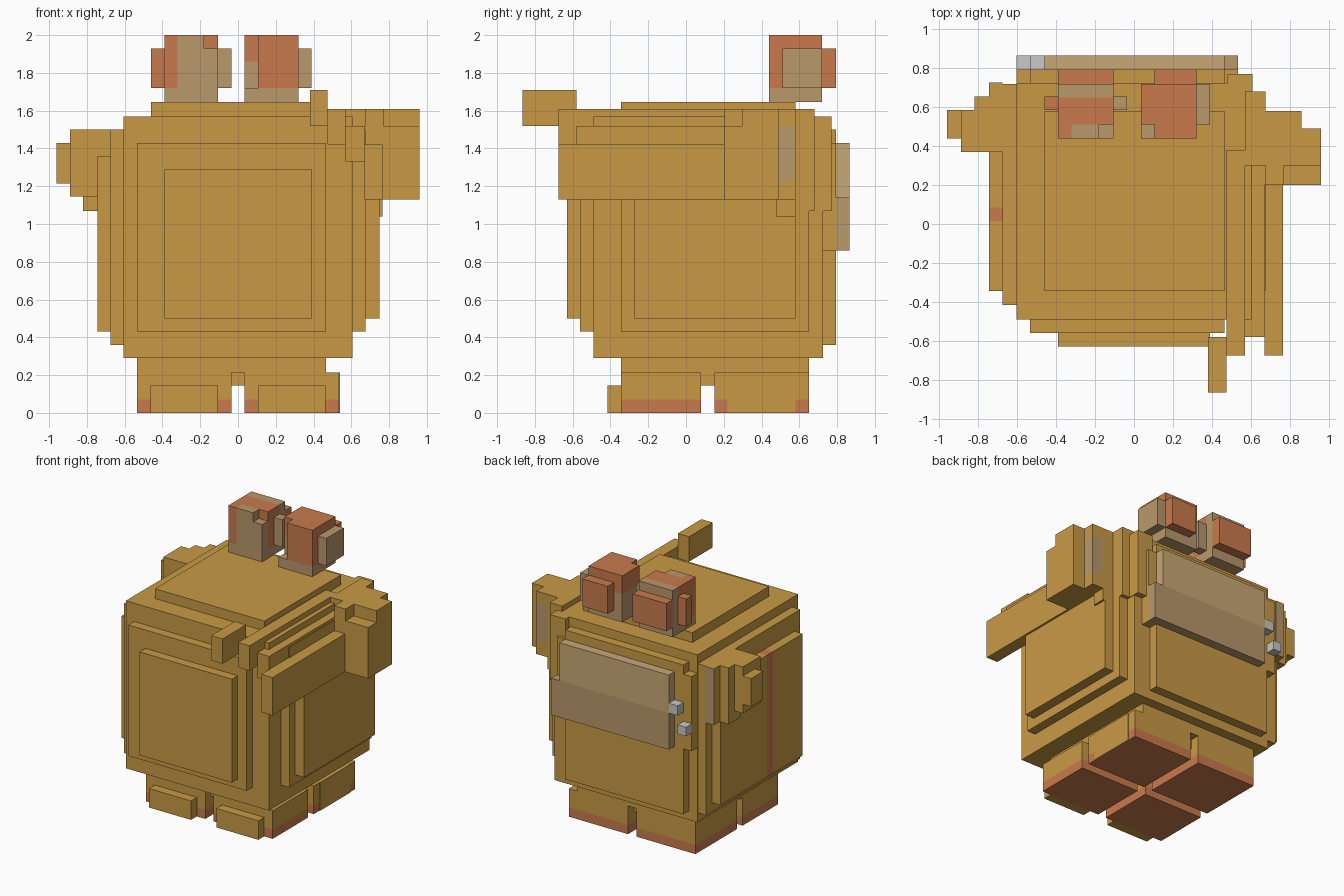
import bpy, bmesh


def lin(c):
    c /= 255
    return c / 12.92 if c <= 0.04045 else ((c + 0.055) / 1.055) ** 2.4


def material(name, r, g, b):
    m = bpy.data.materials.new(name)
    m.diffuse_color = (lin(r), lin(g), lin(b), 1)
    return m


GOLD = material("gold", 201, 154, 69)
RED = material("clay red", 201, 122, 76)
TAN = material("tan", 186, 152, 108)
SAND = material("light tan", 201, 168, 118)
GREY = material("light grey", 200, 200, 198)


def part(name, mat, *boxes):
    """One object made of boxes given as x0, x1, y0, y1, z0, z1."""
    bm = bmesh.new()
    for x0, x1, y0, y1, z0, z1 in boxes:
        vs = bmesh.ops.create_cube(bm, size=1)["verts"]
        for v in vs:
            v.co = (x1 if v.co.x > 0 else x0,
                    y1 if v.co.y > 0 else y0,
                    z1 if v.co.z > 0 else z0)
    me = bpy.data.meshes.new(name)
    bm.to_mesh(me)
    bm.free()
    me.materials.append(mat)
    ob = bpy.data.objects.new(name, me)
    bpy.context.collection.objects.link(ob)
    return ob


# Body with stepped plates on every side
part("body", GOLD, (-.605, .605, -.49, .725, .29, 1.57))
part("top_plate", GOLD, (-.46, .465, -.345, .58, 1.57, 1.645))
part("front_plates", GOLD,
     (-.535, .465, -.56, -.49, .43, 1.43),
     (-.39, .39, -.63, -.56, .5, 1.29))
part("back_plate", GOLD, (-.535, .465, .725, .795, .36, 1.5),
     (-.605, .535, .725, .795, .86, 1.43))
part("right_plates", GOLD,
     (.605, .675, -.345, .65, .43, 1.5),
     (.675, .75, -.275, .58, .5, 1.36))
part("left_plate_inner", GOLD, (-.675, -.605, -.415, .72, .36, 1.5))
part("left_plate_outer", GOLD,
     (-.745, -.675, -.345, .015, .43, 1.36),
     (-.745, -.675, .085, .65, .43, 1.36))
part("left_stripe", RED, (-.745, -.675, .015, .085, .43, 1.36))

# Two-tone back panel with small studs
part("back_panel_upper", SAND, (-.46, .465, .795, .865, 1.14, 1.43))
part("back_panel_lower", TAN, (-.46, .535, .795, .865, .86, 1.14))
part("back_studs", GREY,
     (-.535, -.46, .795, .865, 1.14, 1.215),
     (-.605, -.535, .795, .865, 1.0, 1.07))

# Left arm
part("left_arm", GOLD,
     (-.96, -.89, .44, .585, 1.215, 1.43),
     (-.89, -.675, .37, .585, 1.145, 1.5),
     (-.82, -.675, .51, .655, 1.07, 1.5),
     (-.745, -.675, .65, .72, 1.07, 1.5))
part("left_arm_patch", TAN, (-.745, -.675, .72, .727, 1.07, 1.5))

# Right arm, reaching forward
part("right_shoulder", GOLD,
     (.57, .96, .2, .3, 1.23, 1.52),
     (.77, .86, .2, .49, 1.13, 1.52),
     (.86, .96, .2, .3, 1.13, 1.23),
     (.57, .96, .3, .49, 1.13, 1.61),
     (.675, .77, .2, .58, 1.13, 1.61),
     (.77, .86, .49, .58, 1.13, 1.23),
     (.77, .86, .49, .58, 1.52, 1.61),
     (.67, .765, .48, .58, 1.04, 1.14),
     (.57, .675, .3, .68, 1.07, 1.61),
     (.48, .61, .58, .77, 1.07, 1.57))
part("right_shoulder_patch", TAN, (.77, .86, .49, .58, 1.23, 1.52))
part("right_hand", GOLD,
     (.38, .475, -.865, -.58, 1.52, 1.71),
     (.475, .57, -.675, .38, 1.42, 1.61),
     (.57, .67, -.58, .3, 1.33, 1.52),
     (.67, .765, -.675, .2, 1.13, 1.42))

# Left ear
part("left_ear_stem", TAN, (-.39, -.105, .44, .72, 1.645, 1.72))
part("left_ear_red", RED,
     (-.39, -.32, .44, .65, 1.72, 2),
     (-.32, -.105, .51, .65, 1.72, 2),
     (-.46, -.39, .585, .655, 1.72, 1.93),
     (-.39, -.105, .72, .795, 1.72, 1.93))
part("left_ear_tan", TAN,
     (-.39, -.105, .65, .72, 1.72, 2),
     (-.32, -.18, .44, .51, 1.72, 2),
     (-.18, -.105, .44, .51, 1.72, 1.93),
     (-.105, -.035, .585, .655, 1.72, 1.93))

# Right ear
part("right_ear_stem", TAN, (.035, .32, .44, .72, 1.645, 1.72))
part("right_ear_red", RED,
     (.105, .32, .44, .72, 1.72, 2),
     (.035, .105, .51, .72, 1.86, 2),
     (.105, .32, .72, .795, 1.72, 1.93))
part("right_ear_tan", TAN,
     (.32, .39, .51, .72, 1.72, 1.93),
     (.035, .105, .51, .72, 1.72, 1.86))

# Hips and four feet with red soles
part("hips", GOLD, (-.535, .465, -.345, .65, .215, .29),
     (-.105, .105, -.275, .58, .145, .215))
for side, x0, x1 in (("left", -.535, -.035), ("right", .035, .535)):
    for end, y0, y1 in (("front", -.345, .08), ("back", .15, .65)):
        part(f"{side}_{end}_sole", RED, (x0, x1, y0, y1, 0, .07))
        part(f"{side}_{end}_foot", GOLD, (x0, x1, y0, y1, .07, .215))
    part(f"{side}_toes", GOLD,
         (x0 + .072, x1 - .072, -.415, -.345, 0, .145))
    part(f"{side}_foot_link", GOLD,
         (x0 + .07, x1 - .07, .08, .15, .145, .215))
part("right_heel_side", GOLD, (.535, .54, .22, .58, 0, .215))
